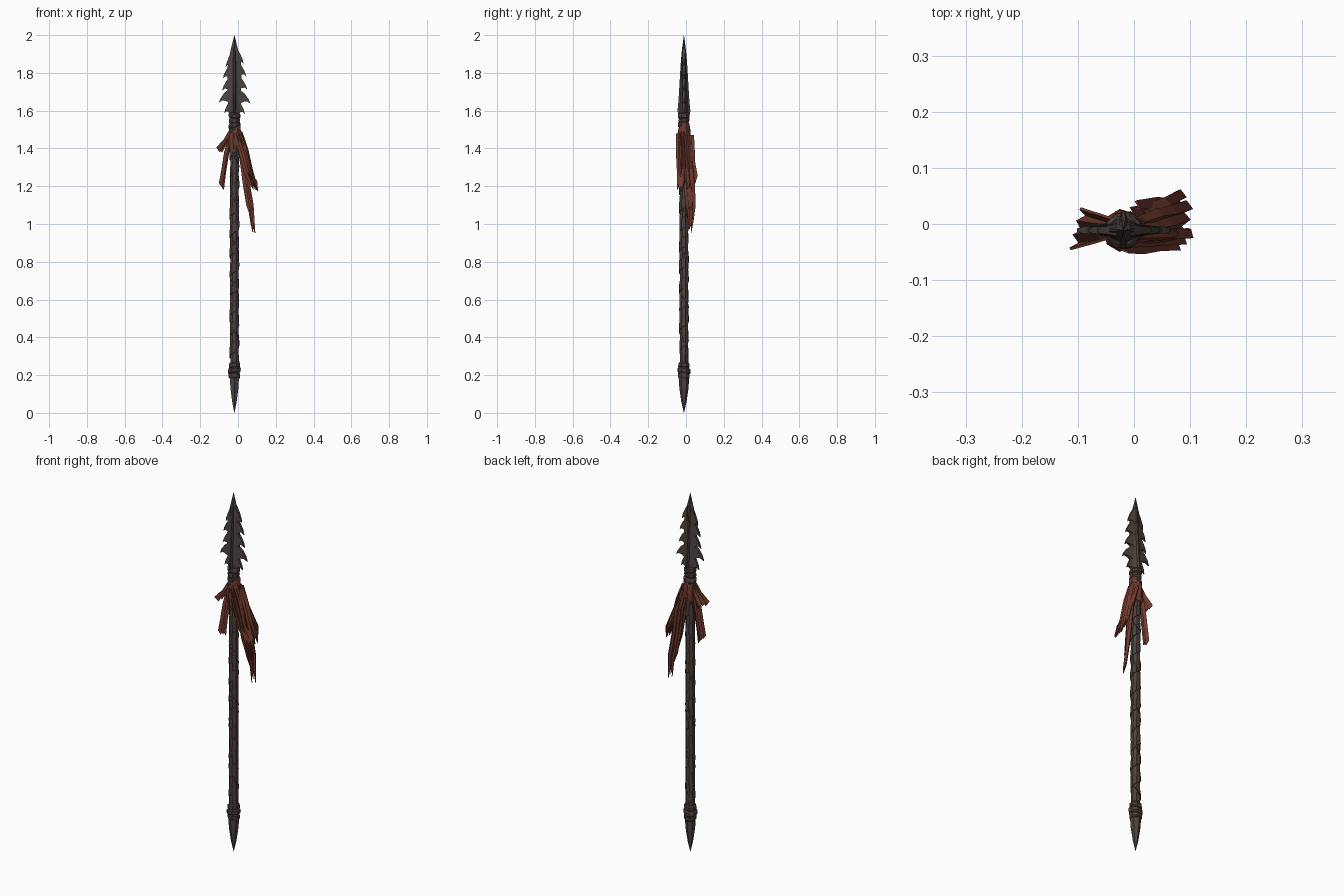
import bpy, bmesh, math, random
from mathutils import Vector

if "Cube" in bpy.data.objects:
    bpy.data.objects.remove(bpy.data.objects["Cube"])

random.seed(4)
CX, CY = -0.019, -0.011          # axis of the spear


def material(name, col):
    m = bpy.data.materials.new(name)
    m.diffuse_color = (*col, 1)
    m.use_nodes = True
    m.node_tree.nodes["Principled BSDF"].inputs["Base Color"].default_value = m.diffuse_color
    return m


IRON = material("dark iron", (0.072, 0.057, 0.052))
WOOD = material("dark wood", (0.078, 0.057, 0.050))
STRAP = material("leather strap", (0.066, 0.050, 0.044))
CLOTH = material("red cloth", (0.165, 0.042, 0.027))


def build(name, verts, faces, mat, axis=True):
    me = bpy.data.meshes.new(name)
    off = Vector((CX, CY, 0)) if axis else Vector((0, 0, 0))
    me.from_pydata([Vector(v) + off for v in verts], [], faces)
    bm = bmesh.new()
    bm.from_mesh(me)
    bmesh.ops.remove_doubles(bm, verts=bm.verts, dist=1e-5)
    bmesh.ops.recalc_face_normals(bm, faces=bm.faces)
    bm.to_mesh(me)
    bm.free()
    me.materials.append(mat)
    ob = bpy.data.objects.new(name, me)
    bpy.context.collection.objects.link(ob)
    return ob


def loft(name, rings, mat, axis=True):
    n = len(rings[0])
    verts = [p for r in rings for p in r]
    faces = [(k * n + i, k * n + (i + 1) % n, (k + 1) * n + (i + 1) % n, (k + 1) * n + i)
             for k in range(len(rings) - 1) for i in range(n)]
    faces += [tuple(range(n)), tuple(range(len(verts) - n, len(verts)))]
    return build(name, verts, faces, mat, axis)


def lathe(name, profile, sides, mat, tilt=(0, 0), jitter=0.0):
    rings = []
    for r, z in profile:
        ring = []
        for i in range(sides):
            a = 2 * math.pi * (i + 0.5) / sides
            q = r + random.uniform(-jitter, jitter)
            x, y = q * math.cos(a), q * math.sin(a)
            ring.append((x, y, z + tilt[0] * x + tilt[1] * y))
        rings.append(ring)
    return loft(name, rings, mat)


# Butt spike and its collar rings
lathe("butt_spike", [(0.0006, 0), (0.014, 0.06), (0.024, 0.13), (0.028, 0.19), (0.024, 0.2)], 6, IRON)
for k, (z, r) in enumerate([(0.185, 0.033), (0.212, 0.036), (0.24, 0.032)]):
    lathe("butt_ring_%d" % k, [(r - 0.006, z - 0.003), (r, z + 0.004), (r, z + 0.02), (r - 0.006, z + 0.027)],
          8, STRAP, (random.uniform(-.15, .15), random.uniform(-.15, .15)), 0.001)

# Shaft
lathe("shaft", [(0.0235, 0.18 + 0.14 * i) for i in range(11)], 8, WOOD, jitter=0.001)


# Spiral strap, each turn thicker at one edge
def spiral(name, z0, z1, pitch, width, phase, hand):
    rings, steps = [], int((z1 - z0) / pitch * 8)
    for s in range(steps + 1):
        a = phase + hand * 2 * math.pi * s / 8
        z = z0 + pitch * s / 8 + random.uniform(-.004, .004)
        r = 0.0265 + random.uniform(-.001, .0015)
        c, d = math.cos(a), math.sin(a)
        rings.append([(q * c, q * d, z + h) for q, h in
                      ((0.02, 0), (r, 0.002), (r - 0.002, width), (0.02, width + 0.002))])
    loft(name, rings, STRAP)


spiral("shaft_wrap", 0.25, 1.38, 0.105, 0.055, 0.3, 1)
spiral("shaft_cord", 0.3, 1.4, 0.23, 0.014, 2.0, -1)

# Neck bindings under the blade
for k in range(4):
    z, r = 1.485 + 0.026 * k, 0.031 + 0.002 * (k % 2)
    lathe("neck_binding_%d" % k, [(r - 0.006, z - 0.004), (r, z + 0.004), (r, z + 0.018), (r - 0.006, z + 0.026)],
          8, STRAP, (random.uniform(-.25, .25), random.uniform(-.2, .2)), 0.001)

# Blade core: ridged section, half width / half thickness along z
core = [(1.575, .026, .03), (1.60, .032, .034), (1.65, .034, .029), (1.75, .037, .023),
        (1.85, .035, .017), (1.92, .020, .011), (2.0, .0006, .0006)]
loft("blade_core", [[(w, -t * .2, z), (w, t * .2, z), (w * .22, t * .65, z), (w * .1, t, z),
                     (-w * .1, t, z), (-w * .22, t * .65, z), (-w, t * .2, z), (-w, -t * .2, z),
                     (-w * .22, -t * .65, z), (-w * .1, -t, z), (w * .1, -t, z), (w * .22, -t * .65, z)]
                    for z, w, t in core], IRON)


# Barbs: flat hooked wedges on both edges
def barb(name, side, w, z):
    pts = [(.012, z + .085, .010), (w * .62, z + .055, .007), (w * .88, z + .024, .006), (w, z, .003),
           (w * .78, z + .012, .006), (w * .58, z + .010, .008), (.012, z - .005, .013)]
    loft(name, [[(side * x, s * t, h) for x, h, t in pts] for s in (-1, 1)], IRON)


for side, tips in ((1, [(.050, 1.845), (.064, 1.78), (.069, 1.71), (.085, 1.637), (.056, 1.582)]),
                   (-1, [(.047, 1.83), (.062, 1.77), (.066, 1.705), (.083, 1.642), (.054, 1.585)])):
    for k, (w, z) in enumerate(tips):
        barb("blade_barb_%s_%d" % ("right" if side > 0 else "left", k), side, w, z)

# Cloth knot: tilted bands around the neck
lathe("cloth_band", [(.028, 1.40), (.035, 1.42), (.037, 1.455), (.034, 1.485), (.026, 1.50)],
      9, CLOTH, (.35, .15), 0.003)
lathe("cloth_band_upper", [(.026, 1.44), (.034, 1.455), (.035, 1.49), (.028, 1.51)],
      9, CLOTH, (1.1, .4), 0.002)


# Torn cloth tails: pleated strips along a path, with ragged lower ends
def tail(name, path, side, widths, rag=0.07, cols=7, fold=0.007):
    side = Vector(side).normalized()
    normal = side.cross(Vector((0, 0, 1))).normalized()
    verts = []
    for k, (p, w) in enumerate(zip(path, widths)):
        for c in range(cols):
            u = 2 * c / (cols - 1) - 1
            v = Vector(p) + side * w * u + normal * (fold if c % 2 else -fold)
            v += side * random.uniform(-.002, .002)
            if k == len(path) - 1:
                v.z += rag * (random.uniform(.5, 1) if c % 2 == 0 else random.uniform(0, .3))
            verts.append(v)
    faces = [(k * cols + c, k * cols + c + 1, (k + 1) * cols + c + 1, (k + 1) * cols + c)
             for k in range(len(path) - 1) for c in range(cols - 1)]
    ob = build(name, verts, faces, CLOTH, False)
    mod = ob.modifiers.new("thickness", "SOLIDIFY")
    mod.thickness = 0.005
    mod.offset = 0


tail("tail_left_short", [(-.035, -.01, 1.50), (-.06, -.01, 1.45), (-.098, -.009, 1.375)],
     (.25, 1, 0), [.018, .025, .037], rag=.04)
tail("tail_left_long", [(-.04, -.008, 1.46), (-.06, -.008, 1.38), (-.075, -.01, 1.28), (-.088, -.012, 1.18)],
     (.3, 1, 0), [.016, .023, .022, .022], rag=.06)
tail("tail_right_front", [(-.005, -.035, 1.48), (.025, -.034, 1.38), (.055, -.03, 1.27), (.088, -.03, 1.17)],
     (.6, .6, 0), [.022, .024, .024, .022], rag=.06)
tail("tail_right_middle", [(.01, -.01, 1.49), (.04, -.005, 1.40), (.065, 0, 1.29), (.092, .008, 1.17)],
     (.2, 1, 0), [.022, .03, .032, .034], rag=.07)
tail("tail_right_back", [(-.005, .018, 1.47), (.03, .022, 1.35), (.045, .022, 1.22), (.064, .026, 1.10),
                         (.078, .022, .95)],
     (.5, .7, 0), [.022, .025, .026, .026, .014], rag=.10)
tail("tail_right_inner", [(.012, -.005, 1.42), (.03, 0, 1.32), (.046, .008, 1.2), (.064, .018, 1.06)],
     (.5, .8, 0), [.02, .024, .023, .017], rag=.07)
tail("tail_right_outer", [(.02, .02, 1.42), (.055, .03, 1.33), (.082, .04, 1.21)],
     (.3, 1, 0), [.012, .015, .018], rag=.05, cols=5)
